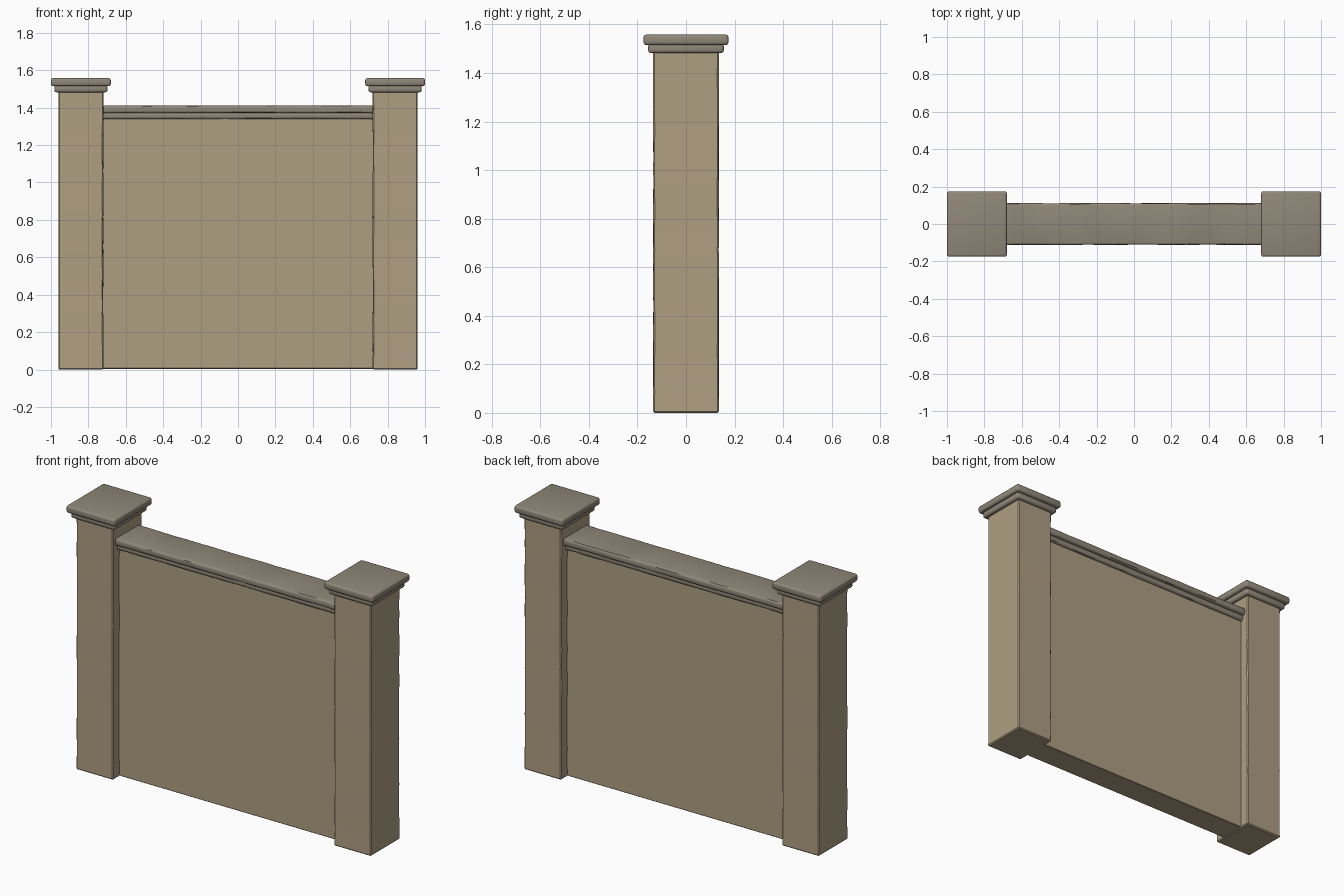
import bpy, bmesh, random
from mathutils import Vector

if "Cube" in bpy.data.objects:
    bpy.data.objects.remove(bpy.data.objects["Cube"])

random.seed(4)


def material(name, rgb):
    m = bpy.data.materials.new(name)
    m.diffuse_color = (*rgb, 1)
    m.use_nodes = True
    m.node_tree.nodes["Principled BSDF"].inputs["Base Color"].default_value = m.diffuse_color
    return m


TAN = material("tan plaster", (0.43, 0.345, 0.225))
GREY = material("grey stone", (0.28, 0.245, 0.19))


def block(name, lo, hi, mat, bevel, segments=1, long_axis=None, wear=0.0):
    """Softened stone block; wear chips the edges along its long axis."""
    lo, hi = Vector(lo), Vector(hi)
    mid, size = (lo + hi) / 2, hi - lo
    bm = bmesh.new()
    bmesh.ops.create_cube(bm, size=1)
    for v in bm.verts:
        v.co = Vector(v.co[i] * size[i] for i in range(3)) + mid
    bmesh.ops.bevel(bm, geom=bm.edges[:], offset=bevel, segments=segments,
                    profile=0.5, affect='EDGES')
    if long_axis is not None:
        normal = Vector((0, 0, 0))
        normal[long_axis] = 1
        cuts = 18
        for k in range(1, cuts):
            co = lo + size * ((k + random.uniform(-0.25, 0.25)) / cuts)
            bmesh.ops.bisect_plane(bm, geom=bm.verts[:] + bm.edges[:] + bm.faces[:],
                                   plane_co=co, plane_no=normal)
        for v in bm.verts:
            if lo[long_axis] + bevel * 1.5 < v.co[long_axis] < hi[long_axis] - bevel * 1.5:
                for i in range(3):
                    if i != long_axis:
                        side = 1 if v.co[i] > mid[i] else -1
                        v.co[i] -= side * random.uniform(0, wear)
    bmesh.ops.recalc_face_normals(bm, faces=bm.faces[:])
    mesh = bpy.data.meshes.new(name)
    bm.to_mesh(mesh)
    bm.free()
    mesh.materials.append(mat)
    ob = bpy.data.objects.new(name, mesh)
    bpy.context.collection.objects.link(ob)
    bpy.ops.object.select_all(action='DESELECT')
    ob.select_set(True)
    bpy.context.view_layer.objects.active = ob
    bpy.ops.object.shade_smooth_by_angle(angle=0.6)
    return ob


# Wall panel between the pillars
block("wall_panel", (-0.725, -0.077, 0.004), (0.725, 0.077, 1.36), TAN, 0.003)

# Two-step coping along the wall top
block("coping_lower", (-0.73, -0.095, 1.338), (0.73, 0.095, 1.376), GREY, 0.012, 3, 0, 0.002)
block("coping_upper", (-0.73, -0.112, 1.37), (0.73, 0.112, 1.412), GREY, 0.012, 3, 0, 0.002)

# Square end pillars with stepped caps
for label, cx in (("left", -0.84), ("right", 0.84)):
    def centred(part, hx, hy, z0, z1, mat, *rest):
        block(f"{label}_{part}", (cx - hx, -hy, z0), (cx + hx, hy, z1), mat, *rest)

    centred("pillar", 0.121, 0.136, 0, 1.50, TAN, 0.006, 1, 2, 0.002)
    centred("cap_lower", 0.142, 0.156, 1.482, 1.522, GREY, 0.012, 3)
    centred("cap_upper", 0.16, 0.175, 1.515, 1.558, GREY, 0.012, 3)
